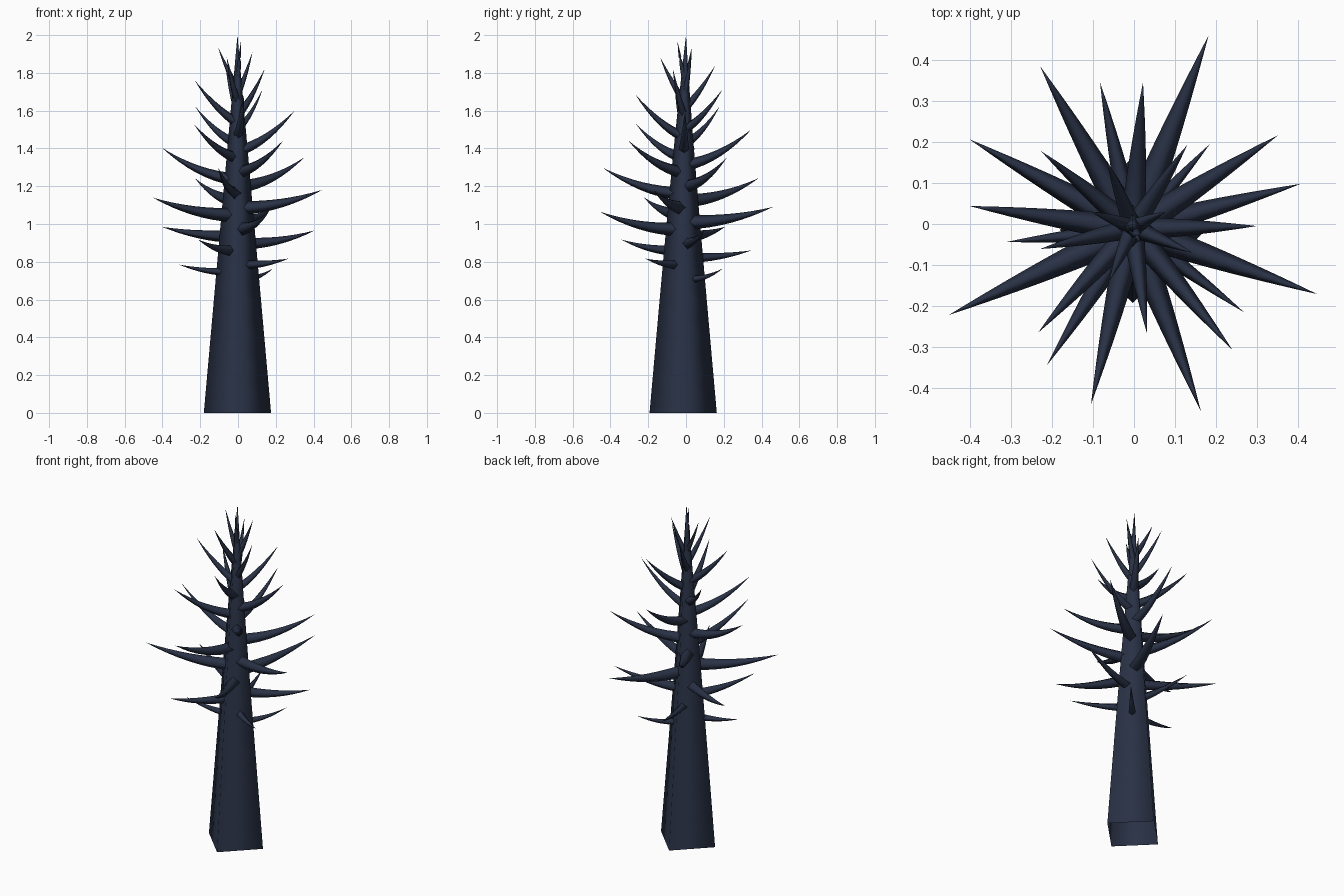
import bpy, bmesh, math
from mathutils import Vector

if "Cube" in bpy.data.objects:
    bpy.data.objects.remove(bpy.data.objects["Cube"])

bark = bpy.data.materials.new("dark_bark")
bark.diffuse_color = (0.022, 0.031, 0.06, 1)
bark.use_nodes = True
bark.node_tree.nodes["Principled BSDF"].inputs["Base Color"].default_value = bark.diffuse_color

HEIGHT, BASE_R = 2.0, 0.178


def trunk_axis(z):
    """Centre of the trunk at height z (a very slight lean)."""
    k = z / HEIGHT
    return Vector((-0.003, -0.015 * (1 - k ** 4), z))


def tube(bm, path, radii):
    """Four-sided tapering tube, corners up/down and left/right, pointed end."""
    rings = []
    for i, p in enumerate(path[:-1]):
        t = (path[i + 1] - path[max(i - 1, 0)]).normalized()
        side = Vector((1, 0, 0)) if t.z > 0.98 else t.cross(Vector((0, 0, 1))).normalized()
        up = side.cross(t).normalized()
        rings.append([bm.verts.new(p + radii[i] * (side * math.cos(a) + up * math.sin(a)))
                      for a in (0, math.pi / 2, math.pi, 3 * math.pi / 2)])
    tip = bm.verts.new(path[-1])
    for a, b in zip(rings, rings[1:]):
        for j in range(4):
            bm.faces.new((a[j], a[(j + 1) % 4], b[(j + 1) % 4], b[j]))
    for j in range(4):
        bm.faces.new((rings[-1][j], rings[-1][(j + 1) % 4], tip))


def finish(bm, name):
    bmesh.ops.recalc_face_normals(bm, faces=bm.faces)
    for f in bm.faces:
        f.smooth = True
    me = bpy.data.meshes.new(name)
    bm.to_mesh(me)
    bm.free()
    me.materials.append(bark)
    ob = bpy.data.objects.new(name, me)
    bpy.context.collection.objects.link(ob)


# trunk: long square spike, open at the foot
bm = bmesh.new()
levels = [HEIGHT * i / 12 for i in range(13)]
tube(bm, [trunk_axis(z) for z in levels], [BASE_R * (1 - z / HEIGHT) for z in levels])
finish(bm, "trunk")

# branch tips, spiralling upward by the golden angle
tips = [
    (0.185, 0.195, 0.764), (-0.312, -0.044, 0.785), (0.268, -0.215, 0.817),
    (-0.083, 0.346, 0.86), (-0.212, -0.344, 0.918), (0.407, 0.098, 0.966),
    (-0.402, 0.207, 0.985), (0.163, -0.456, 1.065), (0.182, 0.46, 1.09),
    (-0.452, -0.222, 1.14), (0.447, -0.171, 1.181), (-0.229, 0.385, 1.243),
    (-0.105, -0.44, 1.297), (0.352, 0.217, 1.353), (-0.402, 0.044, 1.403),
    (0.24, -0.307, 1.443), (0.022, 0.346, 1.50), (-0.234, -0.265, 1.53),
    (0.30, -0.005, 1.6), (-0.227, 0.178, 1.623), (0.032, -0.268, 1.685),
    (0.13, 0.193, 1.713), (-0.229, -0.061, 1.76), (0.142, -0.07, 1.822),
    (-0.066, 0.154, 1.838), (-0.06, -0.138, 1.885), (0.077, 0.03, 1.912),
    (-0.105, 0.03, 1.935), (0.015, -0.045, 1.965)]

# branches: tapering spikes that sweep upward, steeper toward the top
bm = bmesh.new()
STEPS = 8
for n, tip in enumerate(tips):
    start = trunk_axis(0.71 + 0.0375 * n)
    d = Vector(tip) - start
    lift = min(-0.5 + 0.05 * n, 0.75)
    first = 0.25 * BASE_R * (1 - start.z / HEIGHT) / max(d.xy.length, 0.05)
    ts = [first + (1 - first) * i / STEPS for i in range(STEPS + 1)]
    path = [start + Vector((d.x * t, d.y * t, d.z * (lift * t + (1 - lift) * t * t))) for t in ts]
    r = 0.075 * d.length
    tube(bm, path, [r * (1 - t ** 1.5) for t in ts])
finish(bm, "branches")
